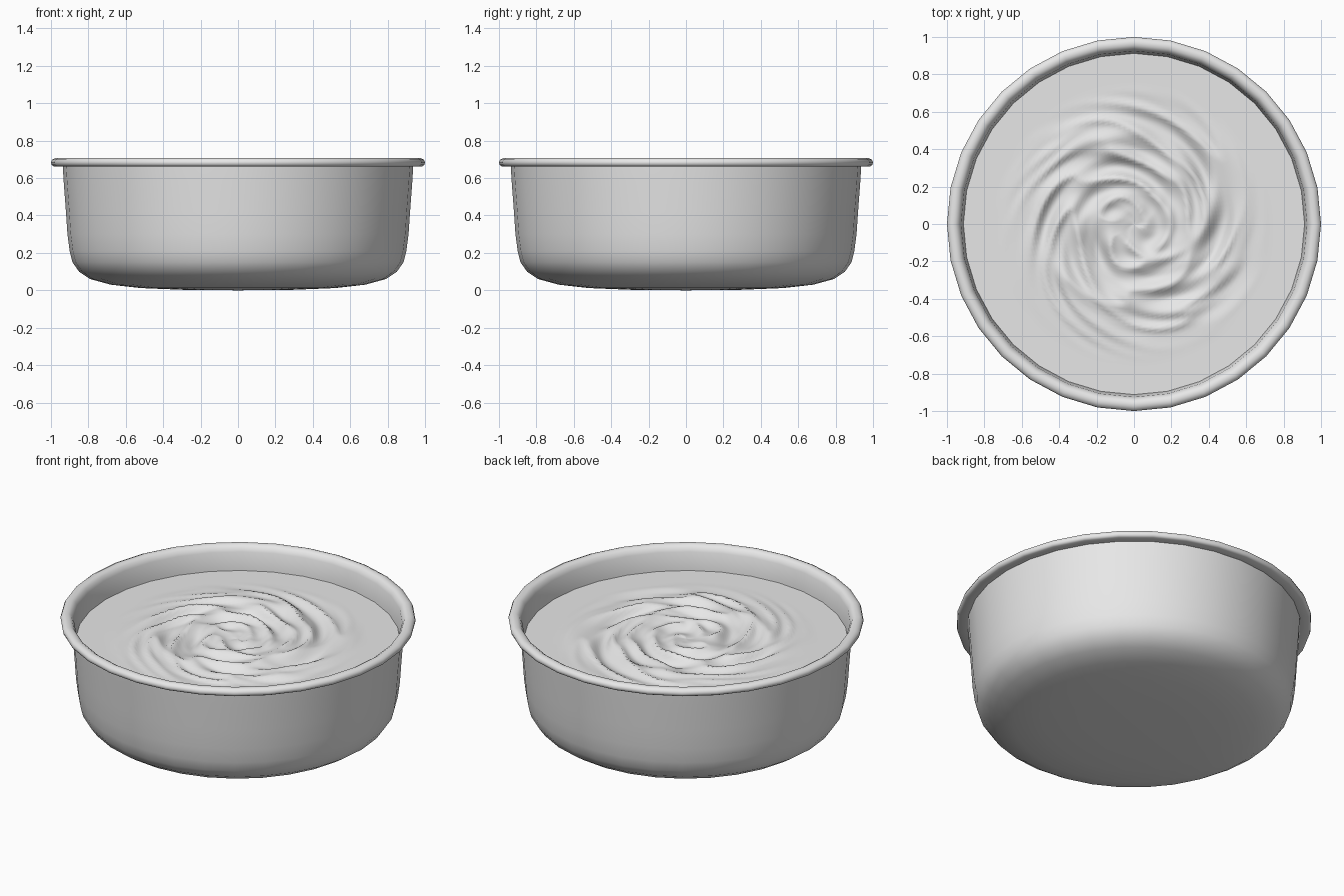
import bpy
from math import pi, sin, cos, hypot, atan2
from mathutils import Vector, noise

cube = bpy.data.objects.get("Cube")
if cube:
    bpy.data.objects.remove(cube)

GREY = (0.8, 0.8, 0.8, 1)
grey = bpy.data.materials.new("plain grey")
grey.use_nodes = True
grey.diffuse_color = GREY
grey.node_tree.nodes["Principled BSDF"].inputs["Base Color"].default_value = GREY


def lathe(name, profile, sides, angle):
    """Turn a profile of (radius, height) pairs; end points on the axis become poles."""
    verts, faces, rings = [], [], []
    for r, z in profile:
        n = sides if r > 0 else 1
        rings.append([len(verts) + i for i in range(n)])
        verts += [(r * cos(2 * pi * i / sides), r * sin(2 * pi * i / sides), z) for i in range(n)]
    for a, b in zip(rings, rings[1:]):
        for i in range(sides):
            j = (i + 1) % sides
            quad = [a[i % len(a)], a[j % len(a)], b[j % len(b)], b[i % len(b)]]
            faces.append(list(dict.fromkeys(quad)))
    mesh = bpy.data.meshes.new(name)
    mesh.from_pydata(verts, [], faces)
    mesh.materials.append(grey)
    obj = bpy.data.objects.new(name, mesh)
    bpy.context.collection.objects.link(obj)
    bpy.ops.object.select_all(action="DESELECT")
    obj.select_set(True)
    bpy.context.view_layer.objects.active = obj
    bpy.ops.object.shade_smooth_by_angle(angle=angle)
    return obj


# Bowl: rounded base, near-upright wall, rolled rim, inner wall
outside = [(0, 0), (0.3, 0.003), (0.52, 0.012), (0.68, 0.03), (0.79, 0.06), (0.85, 0.1),
           (0.885, 0.15), (0.9, 0.21), (0.912, 0.3), (0.92, 0.42), (0.932, 0.58), (0.937, 0.665)]
rim = [(0.985, 0.663), (0.997, 0.67), (1.0, 0.685), (0.994, 0.699), (0.975, 0.708), (0.955, 0.707),
       (0.938, 0.696), (0.925, 0.67)]
inside = [(0.913, 0.57), (0.9, 0.42), (0.88, 0.25), (0.78, 0.09), (0.5, 0.04), (0, 0.03)]
lathe("bowl", outside + rim + inside, 32, 1.0)

# Filling: a flat disc, stirred into spiral ridges that fade out toward the wall
RINGS = 60
filling = lathe("filling", [(0.914 * (1 - i / RINGS), 0.56) for i in range(RINGS + 1)], 128, 1.4)
for v in filling.data.vertices:
    x, y, _ = v.co
    r = hypot(x, y)
    turn = atan2(y, x) - 4.5 * r
    p = Vector((cos(turn), sin(turn), 0)) * (0.4 + 2.2 * r)
    p.z = 5 * r
    fade = max(0, min(1, (0.76 - r) / 0.3))
    ridge = 1 - 2 * abs(noise.noise(p * 1.1))
    fine = noise.noise(p * 2.3 + Vector((7, 3, 1)))
    v.co.z += fade * fade * (3 - 2 * fade) * (0.035 * ridge + 0.014 * fine - 0.01) * min(1, r * 6)
filling.data.update()
